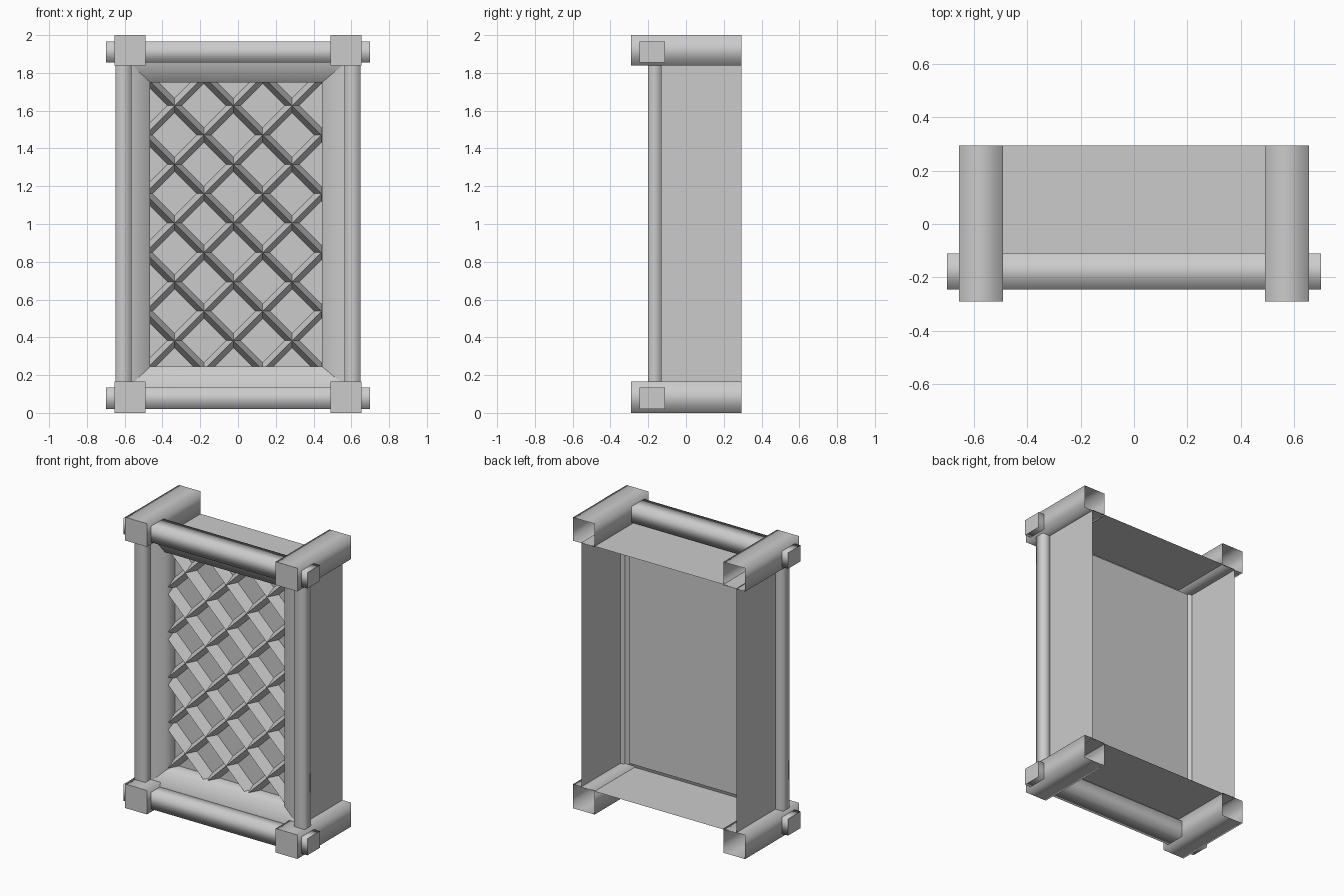
import bpy, bmesh
from mathutils import Vector

cube = bpy.data.objects.get("Cube")
if cube:
    bpy.data.objects.remove(cube, do_unlink=True)

GREY = (0.6, 0.6, 0.6, 1)
mat = bpy.data.materials.new("plain_grey")
mat.use_nodes = True
mat.diffuse_color = GREY
mat.node_tree.nodes["Principled BSDF"].inputs["Base Color"].default_value = GREY


def finish(name, bm):
    mesh = bpy.data.meshes.new(name)
    bm.to_mesh(mesh)
    bm.free()
    mesh.materials.append(mat)
    obj = bpy.data.objects.new(name, mesh)
    bpy.context.collection.objects.link(obj)
    return obj


def beam(name, lo, hi, axis, open_end=False):
    """Square bar whose long sides are smooth shaded and whose ends are flat."""
    lo, hi = Vector(lo), Vector(hi)
    bm = bmesh.new()
    bmesh.ops.create_cube(bm, size=1)
    for v in bm.verts:
        v.co = (lo + hi) / 2 + v.co * (hi - lo)
    bm.normal_update()
    for f in list(bm.faces):
        f.smooth = abs(f.normal[axis]) < 0.5
        if open_end and f.normal[axis] > 0.5:
            bm.faces.remove(f)
    for e in bm.edges:
        e.smooth = all(f.smooth for f in e.link_faces)
    return finish(name, bm)


def rect(x0, x1, z0, z1, y):
    return [(x0, y, z0), (x1, y, z0), (x1, y, z1), (x0, y, z1)]


def frame(name, loops):
    """Bands of four faces between rectangular loops, rounded but sharp at corners."""
    bm = bmesh.new()
    rows = [[bm.verts.new(p) for p in loop] for loop in loops]
    for a, b in zip(rows, rows[1:]):
        for i in range(4):
            j = (i + 1) % 4
            bm.faces.new((a[i], a[j], b[j], b[i])).smooth = True
        for p, q in zip(a, b):
            bm.edges.get((p, q)).smooth = False
    return finish(name, bm)


# Corner beams running front to back, open at the rear, and upright posts
for side, s in (("right", -1), ("left", 1)):
    xs = sorted((s * 0.49, s * 0.655))
    for level, z0, z1 in (("bottom", 0, 0.165), ("top", 1.84, 2)):
        beam(f"{level}_{side}_beam", (xs[0], -0.29, z0), (xs[1], 0.293, z1), 1, True)
    px = sorted((s * 0.565, s * 0.648))
    beam(f"{side}_post", (px[0], -0.2, 0.15), (px[1], -0.13, 1.85), 2)

# Cross rails that pass through the corner beams
for level, z0, z1 in (("bottom", 0.02, 0.135), ("top", 1.855, 1.965)):
    beam(f"{level}_rail", (-0.7, -0.245, z0), (0.7, -0.11, z1), 0)

# Thin box walls, open at the back
X0, X1, Z0, Z1 = -0.465, 0.445, 0.245, 1.75
PANEL_Y = -0.02
frame("box_walls", [rect(-0.59, 0.59, 0.16, 1.845, -0.14),
                    rect(-0.59, 0.59, 0.16, 1.845, 0.293)])

# Raised frame with a front band and an inner return down to the panel
opening = rect(X0, X1, Z0, Z1, PANEL_Y)
frame("raised_frame", [rect(-0.59, 0.59, 0.125, 1.87, -0.15),
                       rect(X0, X1, Z0, Z1, -0.13), opening])

# Flat panel behind the lattice
bm = bmesh.new()
bm.faces.new([bm.verts.new(p) for p in opening])
finish("back_panel", bm)

# Diagonal ridged lattice, trimmed to the opening
HALF, HEIGHT, STEP = 0.027, 0.075, 0.311
CUTS = [((X0, 0, 0), (-1, 0, 0)), ((X1, 0, 0), (1, 0, 0)),
        ((0, 0, Z0), (0, 0, -1)), ((0, 0, Z1), (0, 0, 1))]
lattice = bmesh.new()
for d in (-1, 1):
    along = Vector((1, 0, d)).normalized()
    across = Vector((-d, 0, 1)).normalized()
    for k in range(-4, 5):
        mid = Vector((-0.025, PANEL_Y, 1.005 + k * STEP))
        profile = [across * -HALF, Vector((0, -HEIGHT, 0)), across * HALF]
        bar = bmesh.new()
        a, b = [[bar.verts.new(mid + p + along * t) for p in profile] for t in (-2, 2)]
        bar.faces.new(a)
        bar.faces.new(b[::-1])
        for i in range(3):
            j = (i + 1) % 3
            bar.faces.new((a[i], b[i], b[j], a[j]))
        for point, normal in CUTS:
            bmesh.ops.bisect_plane(bar, geom=bar.verts[:] + bar.edges[:] + bar.faces[:],
                                   plane_co=point, plane_no=normal, clear_outer=True)
            rim = [e for e in bar.edges if e.is_boundary]
            if rim:
                bmesh.ops.holes_fill(bar, edges=rim, sides=0)
        bmesh.ops.recalc_face_normals(bar, faces=bar.faces[:])
        piece = bpy.data.meshes.new("lattice_piece")
        bar.to_mesh(piece)
        bar.free()
        lattice.from_mesh(piece)
        bpy.data.meshes.remove(piece)
finish("lattice", lattice)
